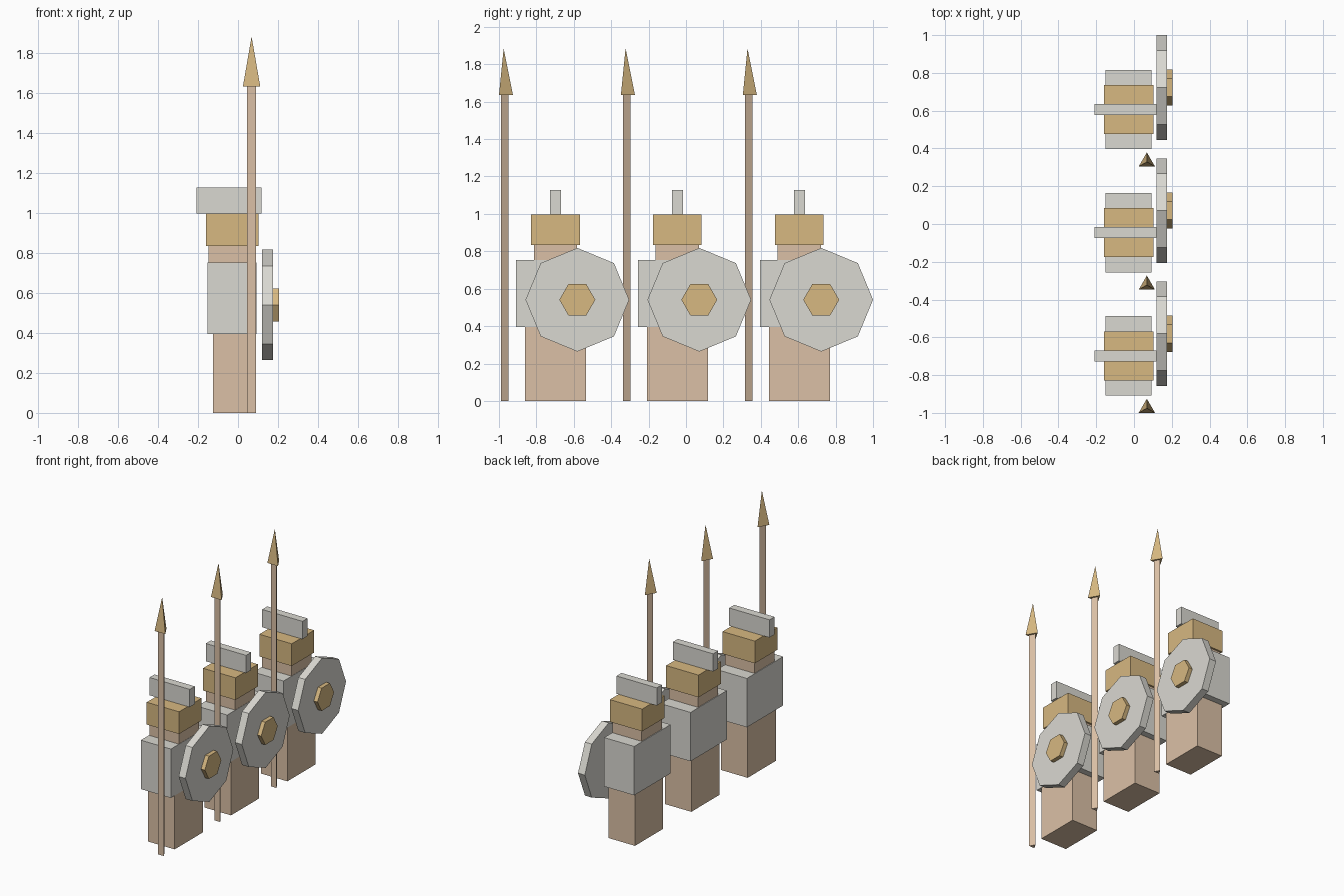
import bpy
import bmesh
from math import cos, sin, tau
from mathutils import Vector

cube = bpy.data.objects.get("Cube")
if cube:
    bpy.data.objects.remove(cube, do_unlink=True)


def material(name, rgb):
    mat = bpy.data.materials.new(name)
    mat.use_nodes = True
    color = (*rgb, 1)
    mat.diffuse_color = color
    mat.node_tree.nodes["Principled BSDF"].inputs["Base Color"].default_value = color
    return mat


TAN = material("tan", (0.71, 0.53, 0.38))
GOLD = material("gold", (0.68, 0.48, 0.22))
GREY = material("light grey", (0.70, 0.69, 0.64))


def add_object(name, bm, mat):
    bmesh.ops.recalc_face_normals(bm, faces=bm.faces)
    mesh = bpy.data.meshes.new(name)
    bm.to_mesh(mesh)
    bm.free()
    mesh.materials.append(mat)
    obj = bpy.data.objects.new(name, mesh)
    bpy.context.collection.objects.link(obj)
    return obj


def box(name, mat, low, high):
    """Box between two opposite corners."""
    bm = bmesh.new()
    bmesh.ops.create_cube(bm, size=1)
    low, high = Vector(low), Vector(high)
    bmesh.ops.scale(bm, vec=high - low, verts=bm.verts)
    bmesh.ops.translate(bm, vec=(low + high) / 2, verts=bm.verts)
    add_object(name, bm, mat)


def polygon_solid(name, mat, center, axis, sides, radius, length, pointed=False):
    """Prism or pyramid rising from center along X or Z, first corner on +y."""
    bm = bmesh.new()
    center = Vector(center)
    step = Vector((length, 0, 0)) if axis == "X" else Vector((0, 0, length))
    ring = []
    for i in range(sides):
        a = tau * i / sides
        side = radius * sin(a)
        across = (0, radius * cos(a), side) if axis == "X" else (side, radius * cos(a), 0)
        ring.append(bm.verts.new(center + Vector(across)))
    bm.faces.new(ring)
    if pointed:
        top = [bm.verts.new(center + step)] * sides
    else:
        top = [bm.verts.new(v.co + step) for v in ring]
        bm.faces.new(top)
    for i in range(sides):
        j = (i + 1) % sides
        corners = [ring[i], ring[j], top[j]]
        if not pointed:
            corners.append(top[i])
        bm.faces.new(corners)
    add_object(name, bm, mat)


# Three identical soldiers in a file
SPACING = 0.652
for place, row in (("front", -1), ("middle", 0), ("rear", 1)):
    y = row * SPACING
    body = y - 0.046

    # Body blocks: name, colour, x range, half depth, z range
    for part, mat, x0, x1, half, z0, z1 in (
        ("legs", TAN, -0.125, 0.09, 0.163, 0, 0.395),
        ("torso", GREY, -0.152, 0.092, 0.21, 0.395, 0.753),
        ("head", TAN, -0.147, 0.09, 0.116, 0.753, 0.835),
        ("helmet", GOLD, -0.16, 0.102, 0.13, 0.835, 0.998),
        ("crest", GREY, -0.208, 0.118, 0.029, 0.998, 1.128),
    ):
        box(f"{place}_{part}", mat, (x0, body - half, z0), (x1, body + half, z1))

    # Octagonal shield with a hexagonal boss
    polygon_solid(f"{place}_shield", GREY, (0.12, y + 0.071, 0.541), "X", 8, 0.277, 0.055)
    polygon_solid(f"{place}_shield_boss", GOLD, (0.175, y + 0.071, 0.541), "X", 6, 0.096, 0.03)

    # Three-sided spear
    polygon_solid(f"{place}_spear_shaft", TAN, (0.068, y - 0.323, 0), "Z", 3, 0.026, 1.635)
    polygon_solid(f"{place}_spear_tip", GOLD, (0.068, y - 0.323, 1.635), "Z", 3, 0.05, 0.25, True)
